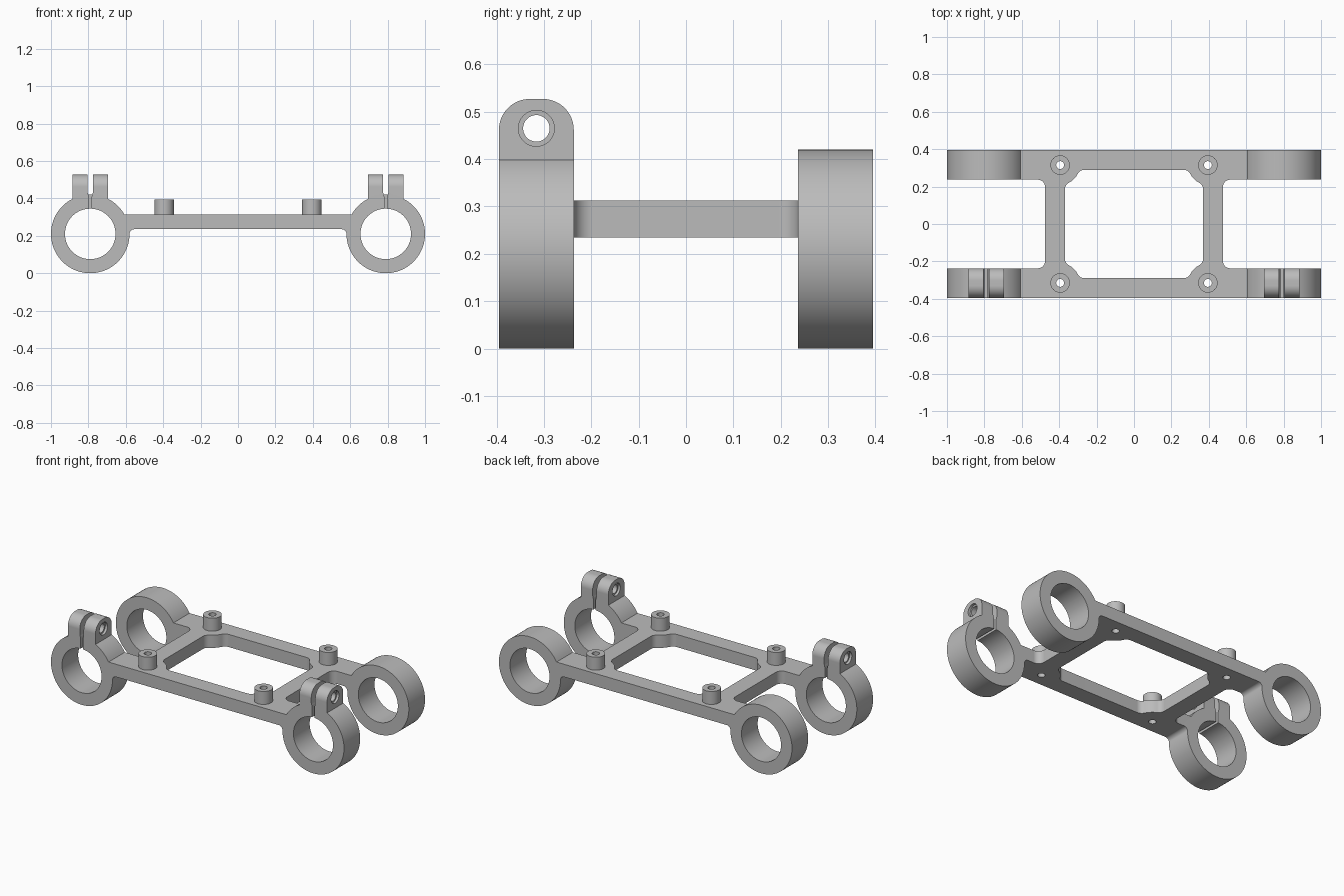
import bpy, bmesh
from math import cos, sin, radians

cube = bpy.data.objects.get("Cube")
if cube:
    bpy.data.objects.remove(cube, do_unlink=True)

grey = bpy.data.materials.new("light_grey")
grey.use_nodes = True
colour = (0.5, 0.5, 0.5, 1)
grey.diffuse_color = colour
grey.node_tree.nodes["Principled BSDF"].inputs["Base Color"].default_value = colour

RING_X, RING_Z, RING_R, BORE_R = 0.79, 0.21, 0.21, 0.135
OUT, INN = 0.395, 0.237            # outer and inner face of the rails in y
LOW, TOP = 0.235, 0.313            # frame thickness in z
MID = (OUT + INN) / 2
BOSS = (0.395, 0.315)


def arc(cx, cy, r, start, end, n=12):
    angles = [radians(start + (end - start) * i / n) for i in range(n + 1)]
    return [(cx + r * cos(a), cy + r * sin(a)) for a in angles]


def circle(cx, cy, r, n=64):
    return arc(cx, cy, r, 0, 360, n)[:-1]


def four_way(quarter):
    half = quarter + [(x, -y) for x, y in reversed(quarter)]
    return half + [(-x, y) for x, y in reversed(half)]


def prism(name, points, axis, lo, hi):
    """Extrude a 2D outline along one axis."""
    place = {"x": lambda a, b: (lo, a, b),
             "y": lambda a, b: (a, lo, b),
             "z": lambda a, b: (a, b, lo)}[axis]
    shift = [(hi - lo) * (axis == k) for k in "xyz"]
    bm = bmesh.new()
    face = bm.faces.new([bm.verts.new(place(a, b)) for a, b in points])
    new = bmesh.ops.extrude_face_region(bm, geom=[face])["geom"]
    verts = [v for v in new if isinstance(v, bmesh.types.BMVert)]
    bmesh.ops.translate(bm, verts=verts, vec=shift)
    bmesh.ops.recalc_face_normals(bm, faces=bm.faces[:])
    mesh = bpy.data.meshes.new(name)
    bm.to_mesh(mesh)
    bm.free()
    mesh.materials.append(grey)
    obj = bpy.data.objects.new(name, mesh)
    bpy.context.collection.objects.link(obj)
    return obj


def combine(target, tool, operation):
    bpy.context.view_layer.objects.active = target
    mod = target.modifiers.new(operation.lower(), "BOOLEAN")
    mod.operation, mod.solver, mod.object = operation, "EXACT", tool
    bpy.ops.object.modifier_apply(modifier=mod.name)
    bpy.data.objects.remove(tool, do_unlink=True)


# Flat frame: two rails joined by two filleted cross bars
frame = prism("clamp_frame", four_way(
    [(0.7, OUT), (0.7, INN)] + arc(0.515, 0.197, 0.04, 90, 180)), "z", LOW, TOP)
solids, cuts = [], []

# Window with scalloped corners around the bosses
cuts.append(prism("window", four_way(
    arc(0.265, 0.25, 0.04, 90, 26.6) + arc(*BOSS, 0.105, 206.6, 243.4)[1:-1]
    + arc(0.33, 0.185, 0.04, 63.4, 0)), "z", 0.1, 0.5))

for sx in (-1, 1):
    cx = sx * RING_X
    for sy in (-1, 1):
        lo, hi = sorted((sy * INN, sy * OUT))
        # Shaft ring, and the small fillet below its rail
        solids.append(prism("ring", circle(cx, RING_Z, RING_R, 96), "y", lo, hi))
        fillet = arc(0.555, RING_Z, 0.025, 90, 0) + [(0.6, RING_Z), (0.6, 0.25), (0.555, 0.25)]
        solids.append(prism("fillet", [(sx * x, z) for x, z in fillet], "y", lo, hi))
        # Screw boss with a through hole
        bx, by = sx * BOSS[0], sy * BOSS[1]
        solids.append(prism("boss", circle(bx, by, 0.052, 48), "z", 0.28, 0.393))
        cuts.append(prism("boss_hole", circle(bx, by, 0.021, 32), "z", 0.1, 0.5))

    # Bores through both rings
    cuts.append(prism("bore", circle(cx, RING_Z, BORE_R, 96), "y", -0.5, 0.5))

    # Rounded clamp lug on the front ring
    lug = ([(-OUT, 0.3), (-INN, 0.3)] + arc(-INN - 0.065, 0.462, 0.065, 0, 90)
           + arc(-OUT + 0.065, 0.462, 0.065, 90, 180))
    solids.append(prism("lug", lug, "x", cx - 0.094, cx + 0.094))

    # Slot that splits the lug, a little wider between the ears
    slot = [(0.008, 0.25), (0.008, 0.41), (0.0135, 0.43), (0.0135, 0.6)]
    slot += [(-x, z) for x, z in reversed(slot)]
    cuts.append(prism("slot", [(cx + x, z) for x, z in slot], "y", -0.45, -0.2))

    # Bolt hole with a shallow counterbore on each side
    cuts.append(prism("bolt_hole", circle(-MID, 0.465, 0.028, 40), "x", cx - 0.2, cx + 0.2))
    for side in (-1, 1):
        lo, hi = sorted((cx + side * 0.079, cx + side * 0.15))
        cuts.append(prism("counterbore", circle(-MID, 0.465, 0.038, 40), "x", lo, hi))

for solid in solids:
    combine(frame, solid, "UNION")
for cut in cuts:
    combine(frame, cut, "DIFFERENCE")

# Smooth curved walls, crisp edges
bpy.ops.object.select_all(action="DESELECT")
frame.select_set(True)
bpy.context.view_layer.objects.active = frame
bpy.ops.object.shade_smooth_by_angle(angle=radians(25))
weighted = frame.modifiers.new("weighted_normals", "WEIGHTED_NORMAL")
weighted.keep_sharp = True
